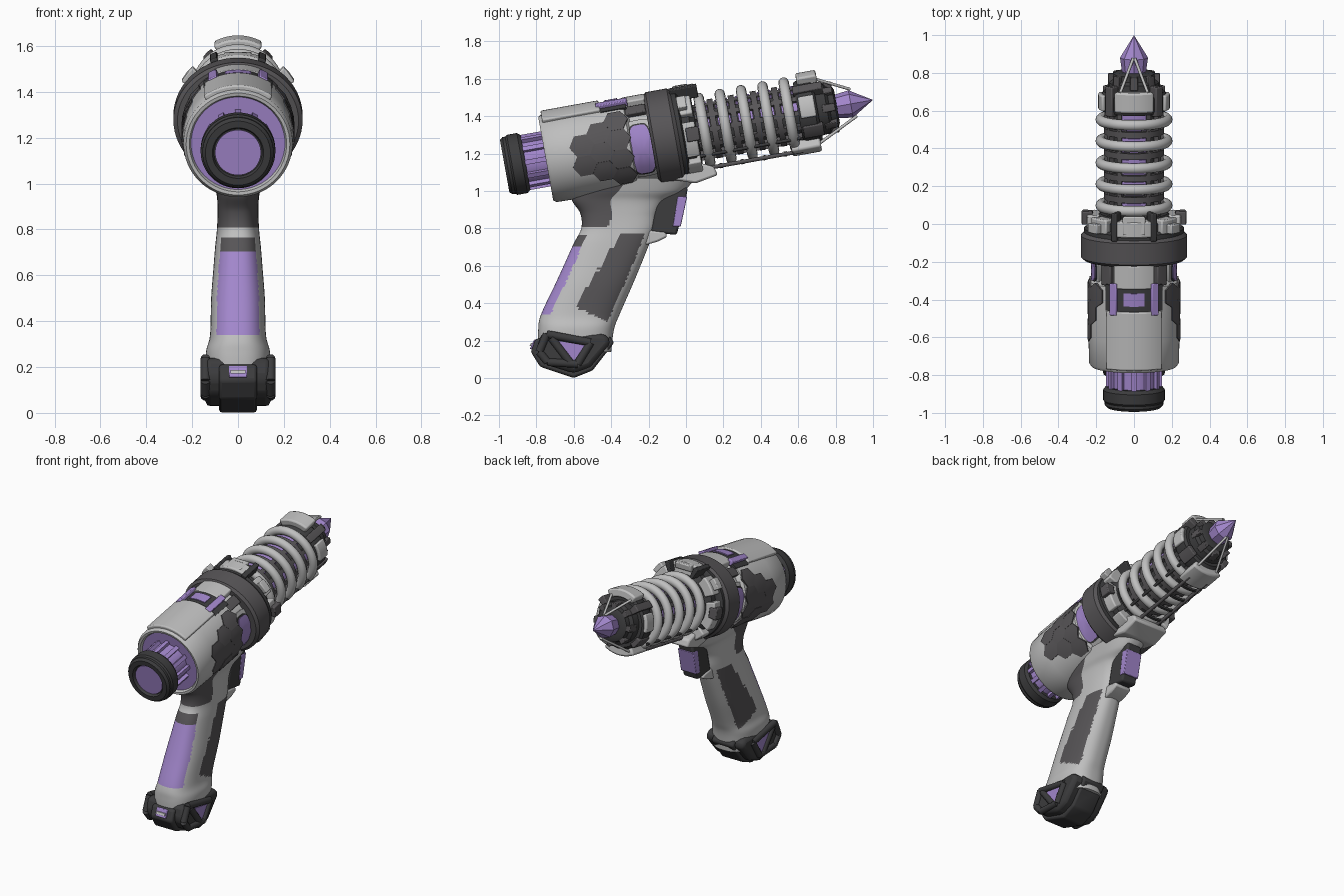
import bpy, bmesh, math
from mathutils import Vector
from math import sin, cos, pi, radians

if "Cube" in bpy.data.objects:
    bpy.data.objects.remove(bpy.data.objects["Cube"])

TH = math.atan(0.18)          # barrel axis tilt
def P(s, r, a):               # point at distance s on the axis, radius r, angle a from up
    u = r * cos(a)
    return Vector((r * sin(a), s * cos(TH) - u * sin(TH), 1.307 + s * sin(TH) + u * cos(TH)))

def mat(name, c):
    m = bpy.data.materials.new(name)
    m.diffuse_color = (*c, 1)
    m.use_nodes = True
    m.node_tree.nodes["Principled BSDF"].inputs["Base Color"].default_value = m.diffuse_color
    return m
LIGHT = mat("light grey", (.52, .52, .52))
DARK = mat("dark grey", (.095, .09, .095))
BLACK = mat("charcoal", (.045, .045, .047))
PURPLE = mat("purple", (.36, .24, .60))

def make(name, verts, faces, mats, angle=35, rule=None, bevel=0):
    me = bpy.data.meshes.new(name)
    me.from_pydata([tuple(v) for v in verts], [], faces)
    bm = bmesh.new(); bm.from_mesh(me)
    bmesh.ops.recalc_face_normals(bm, faces=bm.faces)
    bm.to_mesh(me); bm.free()
    for m in (mats if isinstance(mats, list) else [mats]):
        me.materials.append(m)
    if rule:
        for p in me.polygons:
            p.material_index = rule(p.center)
    ob = bpy.data.objects.new(name, me)
    bpy.context.collection.objects.link(ob)
    if bevel:
        b = ob.modifiers.new("bevel", 'BEVEL')
        b.width = bevel; b.segments = 2; b.limit_method = 'ANGLE'
    bpy.ops.object.select_all(action='DESELECT')
    ob.select_set(True); bpy.context.view_layer.objects.active = ob
    if angle:
        bpy.ops.object.shade_smooth_by_angle(angle=radians(angle))
    return ob

def lathe(name, prof, m, n=48, closed=False, xs=1, angle=35):
    V = [P(s, r, 2 * pi * j / n) for s, r in prof for j in range(n)]
    for v in V: v.x *= xs
    k = len(prof)
    F = [(i * n + j, i * n + (j + 1) % n, (i + 1) % k * n + (j + 1) % n, (i + 1) % k * n + j)
         for i in range(k if closed else k - 1) for j in range(n)]
    if not closed:
        F += [tuple(range(n)), tuple(range((k - 1) * n, k * n))]
    return make(name, V, F, m, angle)

def arc(name, s0, s1, r0, r1, a0, a1, m, bevel=0):   # curved block around the axis (degrees)
    n = max(1, int(abs(a1 - a0) / 6))
    V = []
    for i in range(n + 1):
        a = radians(a0 + (a1 - a0) * i / n)
        V += [P(s0, r0, a), P(s0, r1, a), P(s1, r1, a), P(s1, r0, a)]
    F = [(4 * i + j, 4 * i + (j + 1) % 4, 4 * i + 4 + (j + 1) % 4, 4 * i + 4 + j)
         for i in range(n) for j in range(4)]
    F += [(0, 1, 2, 3), tuple(4 * n + j for j in range(4))]
    return make(name, V, F, m, 35, None, bevel)

def wrap(name, outline, R, m, side):                 # plate bent round the body side
    n = len(outline)
    cs = sum(p[0] for p in outline) / n; cv = sum(p[1] for p in outline) / n
    V = []
    for k, rr in ((1, R - .014), (1, R), (.66, R), (.33, R), (0, R)):
        V += [P(cs + (s - cs) * k, rr, side * (pi / 2 - (cv + (v - cv) * k) / R))
              for s, v in (outline if k else outline[:1])]
    F = [(i * n + j, i * n + (j + 1) % n, (i + 1) * n + (j + 1) % n, (i + 1) * n + j)
         for i in range(3) for j in range(n)]
    F += [(3 * n + j, 3 * n + (j + 1) % n, 4 * n) for j in range(n)]
    return make(name, V, F, m)

def prism(name, pts, x0, x1, m, bevel=.008):         # (y, z) outline extruded along x
    n = len(pts)
    V = [(x, y, z) for x in (x0, x1) for y, z in pts]
    F = [(j, (j + 1) % n, n + (j + 1) % n, n + j) for j in range(n)]
    F += [tuple(range(n)), tuple(range(n, 2 * n))]
    return make(name, V, F, m, 35, None, bevel)

def rod(name, a, b, r, m, n=10):
    a, b = Vector(a), Vector(b)
    q = (b - a).to_track_quat('Z', 'Y')
    V = [p + q @ Vector((r * cos(2 * pi * j / n), r * sin(2 * pi * j / n), 0)) for p in (a, b) for j in range(n)]
    F = [(j, (j + 1) % n, n + (j + 1) % n, n + j) for j in range(n)] + [tuple(range(n)), tuple(range(n, 2 * n))]
    return make(name, V, F, m, 50)

def sgnpow(v, e): return math.copysign(abs(v) ** e, v)
def squircle(cs, cv, hs, hv, e=.5, n=32):
    return [(cs + hs * sgnpow(cos(2 * pi * i / n), e), cv + hv * sgnpow(sin(2 * pi * i / n), e)) for i in range(n)]

# rear cap and ribbed energy cell
lathe("rear_cap", [(-.965, .105), (-.985, .112), (-.985, .142), (-.97, .155), (-.955, .155), (-.945, .163),
                   (-.89, .163), (-.872, .148), (-.872, .1)], BLACK)
lathe("rear_cap_lens", [(-.972, .1), (-.96, .1)], PURPLE)
lathe("rear_cell", [(-.9, .128), (-.72, .128)], PURPLE)
for i in range(12):
    arc("cell_rib", -.875, -.73, .12, .15, i * 30 - 5, i * 30 + 5, PURPLE)
lathe("rear_recess_disc", [(-.742, .207), (-.72, .207)], PURPLE)

# main body shell
lathe("body", [(-.73, .2), (-.76, .212), (-.762, .226), (-.745, .238), (-.6, .241), (-.33, .241), (-.305, .236),
               (-.285, .207), (-.18, .207)], LIGHT, 64)
arc("top_rear_plate", -.745, -.43, .22, .258, -36, 36, LIGHT, .008)
arc("top_recess", -.43, -.29, .22, .246, -38, 38, BLACK)
arc("top_recess_plate", -.40, -.33, .23, .252, -13, 13, PURPLE)
arc("top_front_plate", -.31, -.18, .19, .25, -26, 26, LIGHT, .008)
for sd in (1, -1):
    arc("top_purple_bar", -.45, -.28, .23, .265, sd * 21, sd * 30, PURPLE, .005)
    arc("top_side_clip", -.30, -.19, .2, .235, sd * 32, sd * 48, DARK, .006)
    # hexagon patch on the body side
    for i, (s, v) in enumerate([(-.56, -.055), (-.56, .055), (-.46, -.11), (-.46, 0), (-.46, .11),
                                (-.36, -.165), (-.36, -.055), (-.36, .055), (-.36, .165)]):
        wrap("hex_plate", [(s + .067 * cos(k * pi / 3), v - .02 + .067 * sin(k * pi / 3)) for k in range(6)],
             .2455 + .0012 * (i % 3), DARK, sd)
    # side window
    wrap("window_frame", squircle(-.245, -.05, .082, .175), .219, LIGHT, sd)
    wrap("window_seam", squircle(-.245, -.05, .060, .152), .223, BLACK, sd)
    wrap("window", squircle(-.245, -.05, .054, .144), .228, PURPLE, sd)

# wide dark ring and front collar
lathe("main_ring", [(-.19, .2), (-.19, .24), (-.175, .256), (-.06, .256), (-.04, .24), (-.04, .2)], DARK, 64, xs=1.1)
lathe("ring_lip", [(-.07, .2), (-.07, .245), (-.02, .245), (-.01, .23), (-.01, .2)], BLACK, 64, xs=1.08)
lathe("collar", [(-.03, .215), (.03, .215), (.06, .18), (.06, .1)], BLACK)
for a0, a1, r in ((-24, 24, .262), (36, 66, .25), (-66, -36, .25), (76, 122, .25), (-122, -76, .25),
                  (130, 230, .25)):
    arc("collar_segment", -.03, .055, .18, r, a0, a1, LIGHT, .008)
for sd in (1, -1):
    arc("collar_side_clip", -.0, .07, .22, .278, sd * 84, sd * 100, DARK, .006)
    arc("collar_top_clip", -.05, .10, .2, .272, sd * 20, sd * 27, BLACK, .005)
    arc("collar_wing", -.02, .03, .24, .285, sd * 44, sd * 60, LIGHT, .006)
prism("top_collar_bracket", [(-.06, 1.5), (-.06, 1.56), (.04, 1.575), (.035, 1.53)], -.06, .06, LIGHT)
prism("under_collar_wedge", [(-.06, 1.06), (.05, 1.04), (.17, 1.085), (.15, 1.13), (.0, 1.17)], -.13, .13, LIGHT, .012)

# barrel core with vents and purple panels
lathe("barrel_core", [(.0, .13), (.72, .13)], BLACK)
for s in (.155, .27, .39, .505):
    lathe("core_ring", [(s - .016, .1), (s - .016, .16), (s + .016, .16), (s + .016, .1)], DARK)
for i in range(12):
    if i:
        arc("core_rib", .05, .64, .12, .158, i * 30 - 5, i * 30 + 5, DARK)
for s0, s1 in ((.07, .135), (.18, .25), (.29, .37), (.41, .485), (.525, .61)):
    arc("core_top_panel", s0, s1, .12, .15, -36, 36, PURPLE)
    for sd in (1, -1):
        arc("core_side_panel", s0, s1, .12, .142, sd * 66, sd * 84, PURPLE)

# coils
for s in (.10, .215, .33, .447, .562):
    lathe("coil", [(s + .028 * cos(k * pi / 6), .176 + .028 * sin(k * pi / 6)) for k in range(12)], LIGHT, 56, True)

# lower rails
for sd in (1, -1):
    rod("lower_rail", P(.04, .213, pi - sd * .32), P(.6, .213, pi - sd * .32), .011, DARK)
    rod("side_rail", P(.04, .19, pi - sd * .8), P(.6, .19, pi - sd * .8), .009, BLACK)
for s in (.155, .27, .39, .505):
    arc("rail_bar", s - .008, s + .008, .20, .215, 160, 200, BLACK)

# front collar, brackets and nose
lathe("front_collar", [(.61, .12), (.61, .165), (.63, .175), (.70, .175), (.715, .16), (.715, .1)], BLACK)
arc("front_top_bracket", .63, .74, .16, .213, -30, 30, LIGHT, .01)
arc("front_bottom_bracket", .54, .70, .16, .222, 150, 210, LIGHT, .012)
for sd in (1, -1):
    arc("front_side_bracket", .62, .705, .15, .19, sd * 62, sd * 100, LIGHT, .008)
    arc("front_lower_clip", .62, .73, .15, .185, sd * 115, sd * 140, DARK, .006)
    arc("front_upper_clip", .60, .76, .13, .19, sd * 38, sd * 54, DARK, .006)
lathe("nose_ring", [(.70, .14), (.765, .135), (.78, .115), (.81, .11), (.82, .09), (.82, .05)], BLACK, 24)
for i in range(8):
    arc("nose_tooth", .74, .81, .1, .138, i * 45 - 9, i * 45 + 9, DARK, .004)
lathe("crystal_tip", [(.79, .06), (.895, .074), (1.014, .001)], PURPLE, 8, angle=0)
for sd in (1, -1):
    rod("upper_strut", P(.70, .2, sd * .45), P(.905, .078, sd * .05), .008, LIGHT)
    rod("lower_strut", P(.68, .2, pi - sd * .4), P(.915, .07, pi - sd * .08), .008, LIGHT)

# grip: horizontal sections (z, back y, front y, half width), smoothly interpolated
ROWS = [(.14, -.79, -.40, .135), (.26, -.79, -.385, .14), (.34, -.775, -.355, .122), (.5, -.70, -.285, .117),
        (.62, -.645, -.235, .108), (.72, -.60, -.195, .10), (.80, -.56, -.165, .092), (.88, -.565, -.15, .089),
        (.95, -.61, -.10, .093), (1.0, -.60, -.01, .11), (1.07, -.56, .05, .13)]
def section(t):
    i = min(int(t), len(ROWS) - 2); f = t - i
    a, b, c, d = (ROWS[max(0, min(len(ROWS) - 1, i + k))] for k in (-1, 0, 1, 2))
    return [.5 * (2 * q + (r - p) * f + (2 * p - 5 * q + 4 * r - s) * f * f + (3 * q - p - 3 * r + s) * f ** 3)
            for p, q, r, s in zip(a, b, c, d)]
N, K = 112, 110
SEC = [section((len(ROWS) - 1) * i / K) for i in range(K + 1)]
def grip_colour(c):
    z, yb, yf, w = min(SEC, key=lambda r: abs(r[0] - c.z))
    f = (c.y - yb) / (yf - yb)
    if f < .13 and .345 < c.z < .70: return 1
    if f < .12 and .70 < c.z < .765: return 2
    if c.z > .81 and f < .42 - 1.2 * max(0, .87 - c.z): return 2
    if .45 - .17 * f < c.z < .77 and .41 + .5 * max(0, c.z - .45) < f < .89: return 2
    return 0
V = [((w * sgnpow(sin(2 * pi * j / N), .77)), (yb + yf) / 2 - (yf - yb) / 2 * sgnpow(cos(2 * pi * j / N), .77), z)
     for z, yb, yf, w in SEC for j in range(N)]
F = [(i * N + j, i * N + (j + 1) % N, (i + 1) * N + (j + 1) % N, (i + 1) * N + j) for i in range(K) for j in range(N)]
make("grip", V, F + [tuple(range(N)), tuple(range(K * N, K * N + N))], [LIGHT, PURPLE, DARK], 40, grip_colour)

# trigger and guard lip
prism("trigger_block", [(-.19, .78), (-.05, .765), (-.005, .93), (.01, 1.02), (-.14, 1.0)], -.055, .055, BLACK, .012)
prism("trigger_light", [(-.07, .81), (-.028, .81), (.006, .97), (-.045, .97)], -.058, .058, PURPLE, .004)
prism("guard_lip", [(-.22, .71), (-.15, .73), (-.10, .755), (-.11, .78), (-.2, .79)], -.06, .06, LIGHT, .01)

# grip base with strap, side frames and lights
prism("base_block", [(-.80, .15), (-.775, .24), (-.43, .235), (-.40, .19), (-.51, .06), (-.6, .025), (-.76, .075)],
      -.143, .143, BLACK, .025)
prism("base_strap", [(-.83, .14), (-.805, .21), (-.6, .22), (-.42, .24), (-.383, .19), (-.50, .04), (-.6, .0),
                     (-.78, .06)], -.082, .082, BLACK, .012)
prism("base_back_slot", [(-.835, .155), (-.812, .205), (-.79, .205), (-.81, .155)], -.04, .04, PURPLE, .003)
prism("base_back_slot_line", [(-.836, .172), (-.829, .186), (-.80, .186), (-.81, .172)], -.032, .032, LIGHT, 0)
FRAME = [(-.785, .14), (-.745, .235), (-.51, .19), (-.58, .075), (-.74, .085)]
for sd in (1, -1):
    for a, b in list(zip(FRAME, FRAME[1:] + FRAME[:1])) + [((-.72, .215), (-.62, .085))]:
        rod("base_frame_bar", (sd * .142, *a), (sd * .142, *b), .022, BLACK)
    prism("base_side_light", [(-.70, .20), (-.54, .175), (-.60, .09)], sd * .13, sd * .15, PURPLE, 0)
